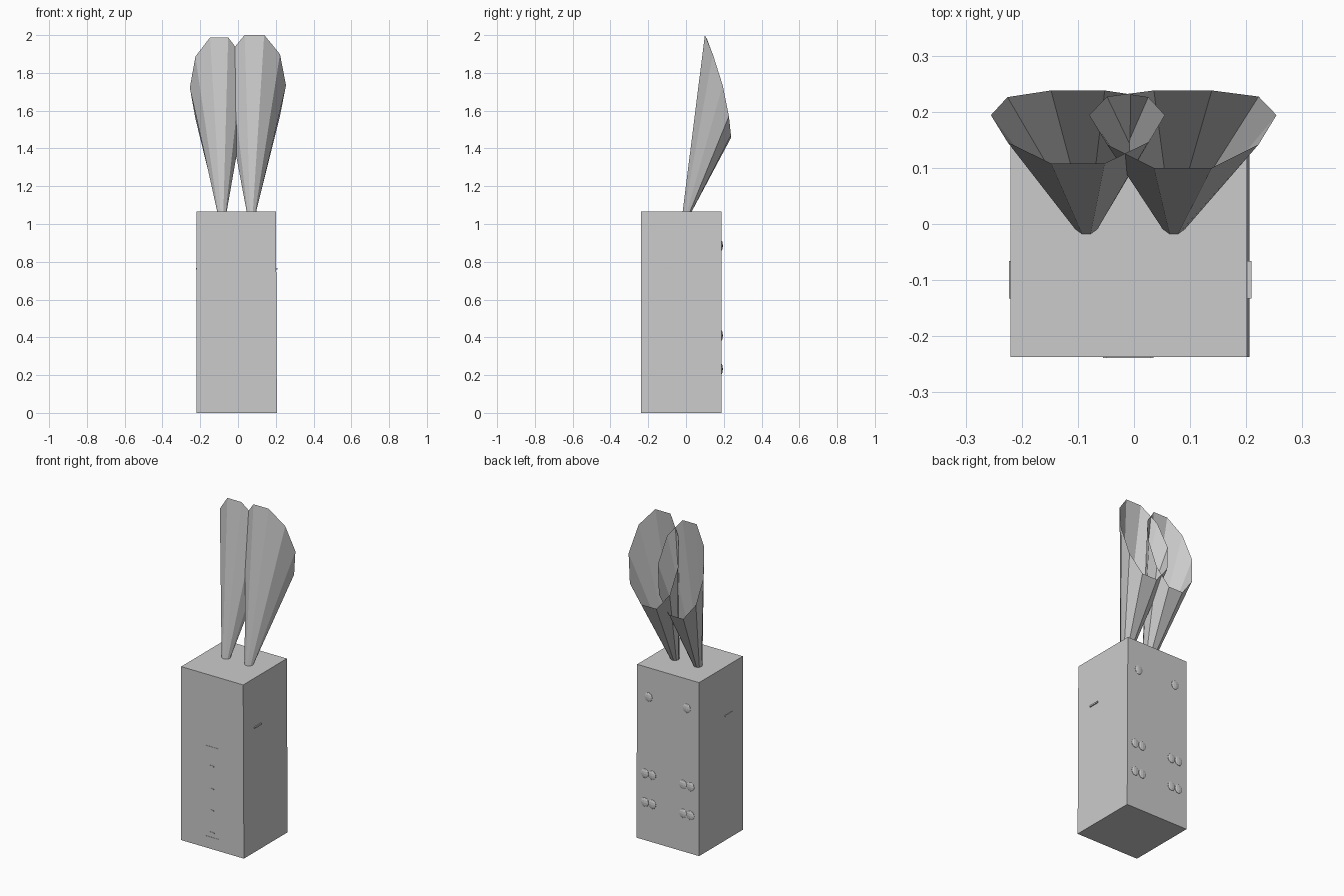
import bpy, bmesh, math
from mathutils import Matrix

if "Cube" in bpy.data.objects:
    bpy.data.objects.remove(bpy.data.objects["Cube"])


def finish(name, bm):
    mesh = bpy.data.meshes.new(name)
    bm.to_mesh(mesh)
    bm.free()
    ob = bpy.data.objects.new(name, mesh)
    bpy.context.collection.objects.link(ob)
    return ob


def box(name, lo, hi):
    bm = bmesh.new()
    bmesh.ops.create_cube(bm, size=1)
    for v in bm.verts:
        v.co = [(a + b) / 2 + c * (b - a) for a, b, c in zip(lo, hi, v.co)]
    return finish(name, bm)


# Body block, very slightly narrower at the top right
body = box("body", (-0.22, -0.237, 0), (0.206, 0.187, 1.065))
for v in body.data.vertices:
    if v.co.x > 0 and v.co.z > 0.5:
        v.co.x = 0.201


# Ears: open ten-sided funnels with a slanted rim
def ear(name, base_x, rim_x, rim_r, rim_front_y, rim_mid_z):
    bm = bmesh.new()
    rings = [[], []]
    for i in range(10):
        a = i * math.tau / 10
        c, s = math.cos(a), math.sin(a)
        rings[0].append(bm.verts.new((base_x + 0.025 * c, 0.006 + 0.025 * s, 1.065)))
        k = s / math.sin(math.radians(72))
        back = 0.238
        y = 0.194 + k * (back - rim_front_y) / 2 + k * k * ((back + rim_front_y) / 2 - 0.194)
        rings[1].append(bm.verts.new((rim_x + rim_r * c, y, rim_mid_z - 0.266 * k)))
    for i in range(10):
        j = (i + 1) % 10
        bm.faces.new((rings[0][i], rings[0][j], rings[1][j], rings[1][i]))
    bm.faces.new(rings[0][::-1])
    return finish(name, bm)


ear("ear_right", 0.071, 0.087, 0.167, 0.10, 1.735)
ear("ear_left", -0.085, -0.10, 0.155, 0.108, 1.722)

# Thin horizontal strips down the front
for i, (z, w) in enumerate([(0.625, 0.08), (0.51, 0.025), (0.37, 0.025),
                            (0.238, 0.025), (0.102, 0.03), (0.07, 0.09)]):
    box(f"front_strip_{i}", (-0.01 - w / 2, -0.239, z - 0.003), (-0.01 + w / 2, -0.232, z + 0.003))

# Side strips
box("side_strip_right", (0.195, -0.133, 0.759), (0.209, -0.066, 0.768))
box("side_strip_left", (-0.223, -0.133, 0.759), (-0.21, -0.066, 0.768))

# Shallow rounded bumps on the back; the lower ones have two lobes
for i, (z, lobes) in enumerate([(0.885, (0,)), (0.41, (-0.025, 0.025)), (0.233, (-0.025, 0.025))]):
    for side, x in (("right", 0.123), ("left", -0.137)):
        bm = bmesh.new()
        for dx in lobes:
            bmesh.ops.create_uvsphere(
                bm, u_segments=10, v_segments=6, radius=1,
                matrix=Matrix.Translation((x + dx, 0.187, z)) @ Matrix.Diagonal((0.027, 0.008, 0.028, 1)))
        finish(f"back_bump_{side}_{i}", bm)
